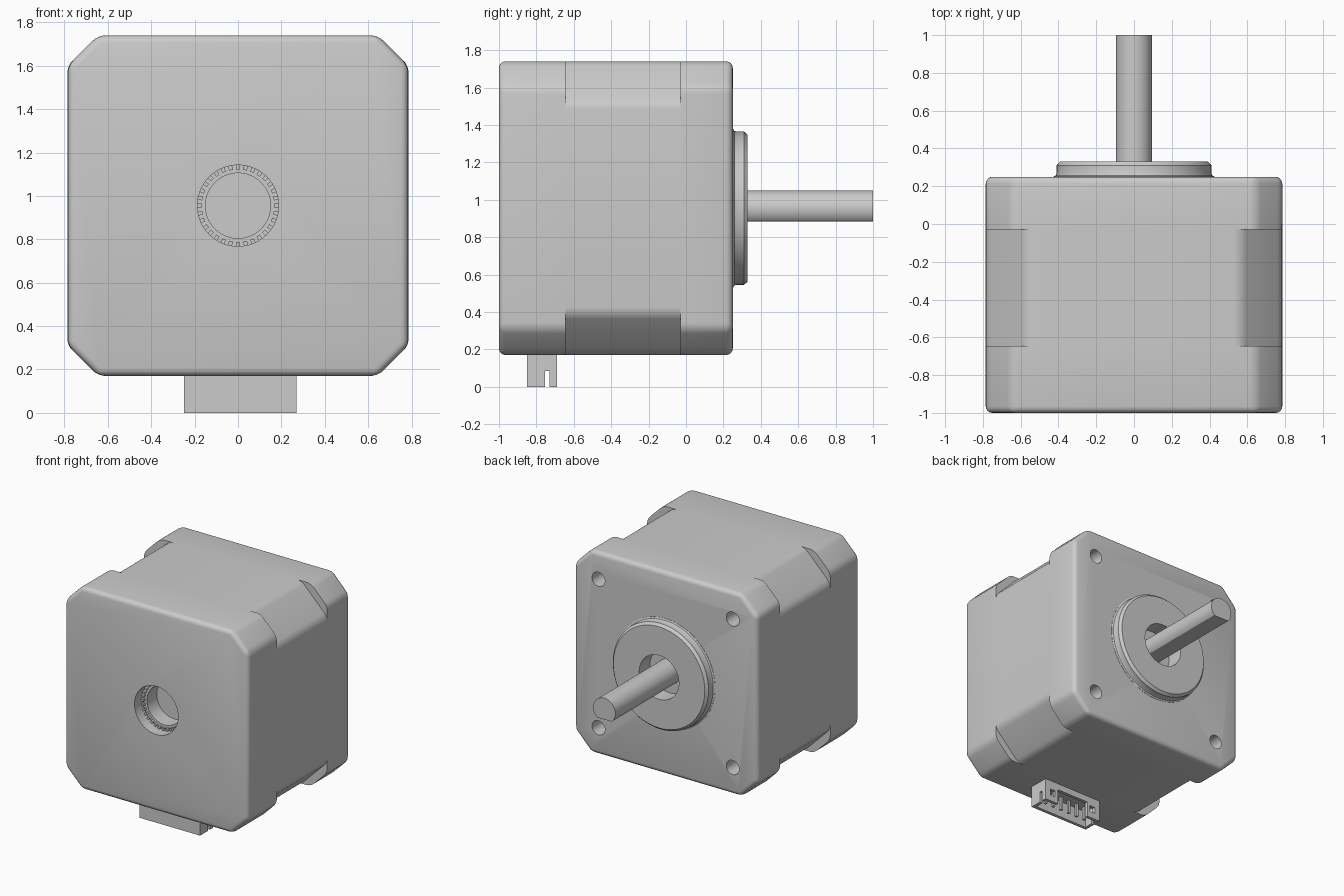
import bpy, bmesh
from math import sin, cos, pi, radians
from mathutils import Matrix, Vector

cube = bpy.data.objects.get("Cube")
if cube:
    bpy.data.objects.remove(cube, do_unlink=True)

CZ = 0.955      # height of the shaft axis
HALF = 0.785    # half width of the body

steel = bpy.data.materials.new("light_grey")
steel.use_nodes = True
GREY = (0.6, 0.6, 0.6, 1)
steel.diffuse_color = GREY
steel.node_tree.nodes["Principled BSDF"].inputs["Base Color"].default_value = GREY


def finish(name, bm):
    """Turn a bmesh into a named object."""
    bmesh.ops.recalc_face_normals(bm, faces=bm.faces[:])
    mesh = bpy.data.meshes.new(name)
    bm.to_mesh(mesh)
    bm.free()
    mesh.materials.append(steel)
    obj = bpy.data.objects.new(name, mesh)
    bpy.context.collection.objects.link(obj)
    return obj


def activate(obj):
    bpy.ops.object.select_all(action='DESELECT')
    obj.select_set(True)
    bpy.context.view_layer.objects.active = obj


def smooth(obj, angle=35):
    activate(obj)
    bpy.ops.object.shade_smooth_by_angle(angle=radians(angle))


def cut(obj, cutter):
    """Subtract the cutter and remove it."""
    mod = obj.modifiers.new("cut", 'BOOLEAN')
    mod.object = cutter
    mod.operation = 'DIFFERENCE'
    mod.solver = 'EXACT'
    activate(obj)
    bpy.ops.object.modifier_apply(modifier=mod.name)
    bpy.data.objects.remove(cutter, do_unlink=True)


def prism_bm(points, y0, y1):
    """Extrude an x-z outline (around the shaft axis) from y0 to y1."""
    bm = bmesh.new()
    face = bm.faces.new([bm.verts.new((x, y0, CZ + z)) for x, z in points])
    out = bmesh.ops.extrude_face_region(bm, geom=[face])
    moved = [g for g in out["geom"] if isinstance(g, bmesh.types.BMVert)]
    bmesh.ops.translate(bm, vec=(0, y1 - y0, 0), verts=moved)
    return bm


def circle(r, n=32, cx=0, cz=0):
    return [(cx + r * cos(2 * pi * i / n), cz + r * sin(2 * pi * i / n)) for i in range(n)]


def lathe(name, profile, closed=False, steps=72):
    """Spin an (r, y) profile round the shaft axis."""
    bm = bmesh.new()
    vs = [bm.verts.new((r, y, CZ)) for r, y in profile]
    edges = [bm.edges.new(p) for p in zip(vs, vs[1:])]
    if closed:
        edges.append(bm.edges.new((vs[-1], vs[0])))
    bmesh.ops.spin(bm, geom=vs + edges, cent=(0, 0, CZ), axis=(0, 1, 0),
                   angle=2 * pi, steps=steps)
    bmesh.ops.remove_doubles(bm, verts=bm.verts[:], dist=1e-4)
    return finish(name, bm)


def box(name, lo, hi):
    bm = bmesh.new()
    lo, hi = Vector(lo), Vector(hi)
    bmesh.ops.create_cube(bm, size=1, matrix=Matrix.Translation((lo + hi) / 2)
                          @ Matrix.Diagonal((*(hi - lo), 1)))
    return finish(name, bm)


def body_block(name, chamfer, y0, y1, flat_ends, radius=0.035):
    """Chamfered square block; edges on the flat ends stay sharp."""
    c = HALF - chamfer
    pts = [(c, -HALF), (HALF, -c), (HALF, c), (c, HALF),
           (-c, HALF), (-HALF, c), (-HALF, -c), (-c, -HALF)]
    bm = prism_bm(pts, y0, y1)
    bmesh.ops.recalc_face_normals(bm, faces=bm.faces[:])
    soft = [e for e in bm.edges
            if not any(all(abs(v.co.y - f) < 1e-4 for v in e.verts) for f in flat_ends)]
    bmesh.ops.bevel(bm, geom=soft, offset=radius, segments=4, profile=0.5,
                    affect='EDGES', clamp_overlap=True)
    return finish(name, bm)


# Motor body: two end caps and a more deeply chamfered middle
front_cap = body_block("front_cap", 0.14, -1.0, -0.645, [-0.645])
back_cap = body_block("back_cap", 0.14, -0.03, 0.25, [-0.03])
middle = body_block("middle_section", 0.22, -0.655, -0.02, [-0.655, -0.02])

# Stepped bearing recess in the front
cut(front_cap, lathe("recess_cutter", [(0, -1.1), (0.187, -1.1), (0.187, -0.9),
                                       (0.15, -0.9), (0.15, -0.78), (0, -0.78)]))

# Bore and four mounting holes in the back
cut(back_cap, lathe("bore_cutter", [(0, 0.4), (0.17, 0.4), (0.17, 0.2), (0, 0.2)]))
for sx in (-1, 1):
    for sz in (-1, 1):
        hole = circle(0.055, 32, sx * 0.575, sz * 0.575)
        cut(back_cap, finish("hole_cutter", prism_bm(hole, 0.08, 0.4)))
for part in (front_cap, back_cap, middle):
    smooth(part)

# Toothed ring inside the front recess
bm = bmesh.new()
TEETH = 32
for i in range(TEETH):
    turn = Matrix.Rotation(2 * pi * i / TEETH, 4, 'Y')
    bmesh.ops.create_cube(bm, size=1, matrix=Matrix.Translation((0, 0, CZ)) @ turn
                          @ Matrix.Translation((0.177, -0.905, 0))
                          @ Matrix.Diagonal((0.02, 0.03, 0.018, 1)))
finish("bearing_teeth", bm)

# Raised pilot ring round the shaft
pilot = lathe("pilot_ring", [(0.17, 0.24), (0.425, 0.24), (0.425, 0.252), (0.414, 0.258),
                             (0.41, 0.268), (0.41, 0.31), (0.392, 0.33), (0.17, 0.33)],
              closed=True)
smooth(pilot, 30)

# Output shaft with a flat along its underside
shaft = finish("shaft", prism_bm([(x, max(z, -0.07)) for x, z in circle(0.095, 48)], 0.19, 1.0))
smooth(shaft, 30)

# Plug housing under the body
MID = 0.01
housing = box("plug_housing", (MID - 0.26, -0.85, 0), (MID + 0.26, -0.69, 0.185))
cut(housing, box("cavity", (MID - 0.235, -0.825, -0.1), (MID + 0.235, -0.715, 0.13)))
cut(housing, box("slot", (MID - 0.14, -0.75, -0.1), (MID + 0.14, -0.6, 0.12)))
cut(housing, box("side_notch", (-1, -0.755, -0.1), (1, -0.73, 0.085)))
for s in (-1, 1):
    x = MID + s * 0.19
    cut(housing, box("window", (x - 0.022, -0.75, 0.05), (x + 0.022, -0.6, 0.1)))

# Row of contact pins
for i in range(6):
    x = MID + (i - 2.5) * 0.074
    box("pin", (x - 0.01, -0.79, 0.025), (x + 0.01, -0.77, 0.14))
